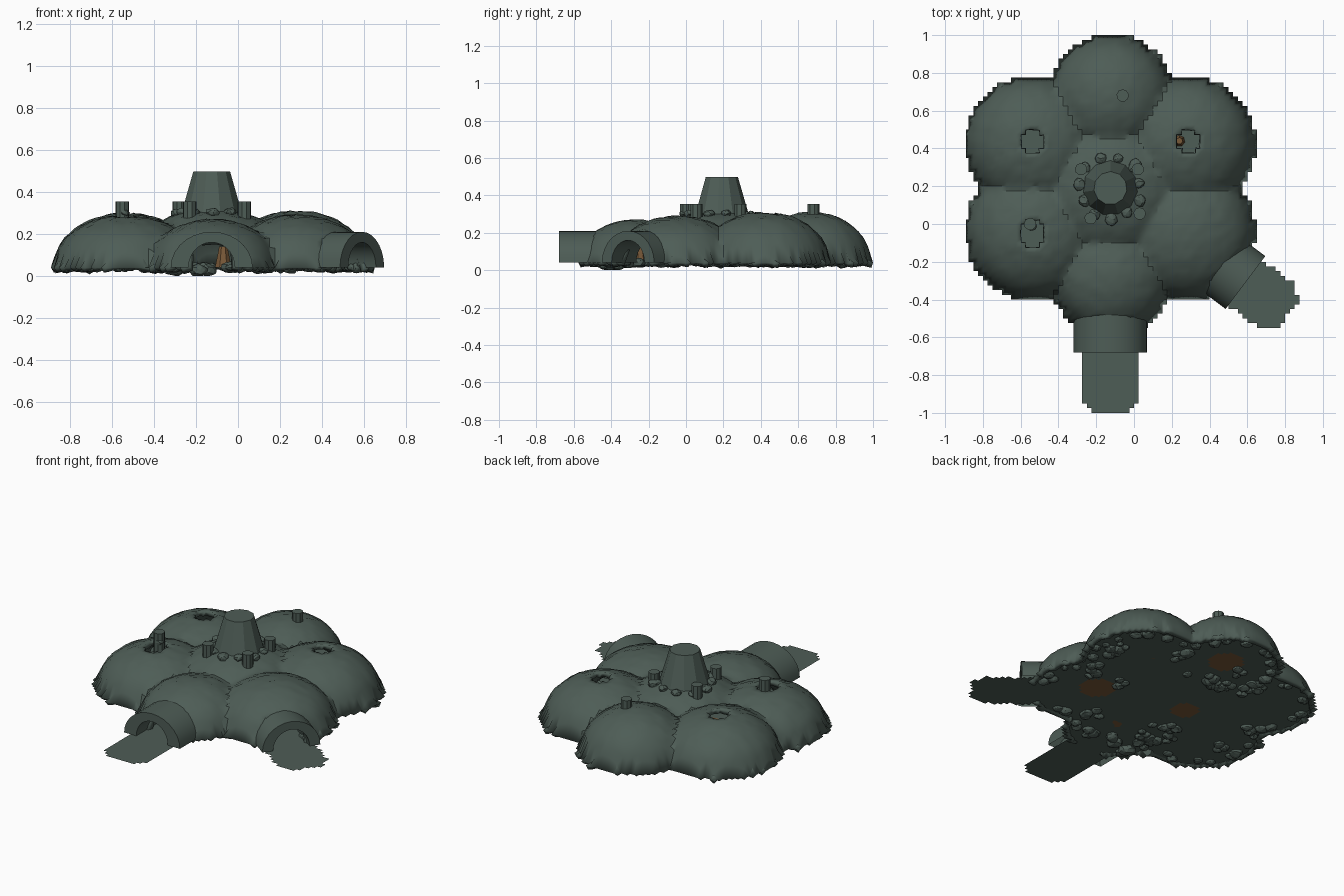
import bpy, bmesh, math, random
from mathutils import Vector, Matrix

random.seed(4)
old = bpy.data.objects.get("Cube")
if old:
    bpy.data.objects.remove(old)

GROUND, CELL = 0.04, 0.025


def material(name, rgb):
    m = bpy.data.materials.new(name)
    m.use_nodes = True
    m.diffuse_color = (*rgb, 1)
    m.node_tree.nodes["Principled BSDF"].inputs["Base Color"].default_value = (*rgb, 1)
    return m


STONE = material("grey_green_stone", (0.076, 0.109, 0.093))
BROWN = material("ember_brown", (0.19, 0.10, 0.04))


def finish(bm, name, mats=(STONE,), smooth=False):
    mesh = bpy.data.meshes.new(name)
    bm.to_mesh(mesh)
    bm.free()
    for m in mats:
        mesh.materials.append(m)
    ob = bpy.data.objects.new(name, mesh)
    bpy.context.collection.objects.link(ob)
    if smooth:
        bpy.ops.object.select_all(action='DESELECT')
        ob.select_set(True)
        bpy.context.view_layer.objects.active = ob
        bpy.ops.object.shade_smooth_by_angle(angle=math.radians(30))
    return ob


# Domed chambers: centre x, centre y, radius, rise
HUB = (-0.12, 0.18, 0.40, 0.28)
LOBES = [(-0.12, 0.67, 0.32, 0.27), (-0.12, -0.27, 0.31, 0.23)]
for side, rise in ((-0.53, 0.26), (0.28, 0.27)):
    LOBES += [(side, 0.42, 0.35, rise), (side, -0.04, 0.35, 0.25)]
CHAMBERS = LOBES + [HUB]

# Entrances: mouth point, outward direction, outer half width, path half width, path length
ENTRANCES = [(Vector((-0.125, -0.68)), Vector((0, -1)), 0.195, 0.15, 0.32),
             (Vector((0.59, -0.31)), Vector((0.8, -0.6)), 0.175, 0.15, 0.28)]
INNER_W, INNER_H, OUTER_H = 0.11, 0.12, 0.17

HOLES = [(-0.54, 0.43), (0.28, 0.43), (-0.54, -0.05)]
# Hearth patches: x, y, radius
HEARTHS = [(0.28, 0.0, 0.1), (-0.10, 0.70, 0.1), (-0.28, 0.13, 0.08)]


def along_across(x, y, entrance):
    d = Vector((x, y)) - entrance[0]
    return d.dot(entrance[1]), abs(d.cross(entrance[1]))


def roof_height(x, y):
    best = 0
    for cx, cy, r, rise in CHAMBERS:
        q = 1 - ((x - cx) ** 2 + (y - cy) ** 2) / r ** 2
        if q > 0:
            best = max(best, rise * math.sqrt(q))
    return GROUND + best


def in_hole(x, y):
    for hx, hy in HOLES:
        a, b = sorted((abs(x - hx), abs(y - hy)))
        if b < 0.065 and a < 0.042:
            return True
    return False


def roof_kept(x, y):
    h = CELL / 2
    corners = [roof_height(x + sx * h, y + sy * h) for sx in (-1, 1) for sy in (-1, 1)]
    if max(corners) <= GROUND or in_hole(x, y):
        return False
    for e in ENTRANCES:
        a, c = along_across(x, y, e)
        if c < INNER_W and a > -0.24 and min(corners) < GROUND + INNER_H:
            return False
    return True


def floor_kept(x, y):
    if roof_height(x, y) > GROUND + 0.05:
        return True
    for e in ENTRANCES:
        a, c = along_across(x, y, e)
        rounded = e[3] - max(0, a - e[4] + 0.08) * 0.7
        if -0.25 < a < e[4] and c < rounded:
            return True
    return False


def in_hearth(x, y):
    return any(math.hypot(x - hx, y - hy) < r for hx, hy, r in HEARTHS)


def grid_sheet(name, height, kept, bump=0, mats=(STONE,), rule=None, smooth=False):
    bm = bmesh.new()
    verts = {}

    def vert(i, j):
        if (i, j) not in verts:
            x, y = i * CELL, j * CELL
            z = height(x, y)
            if z > GROUND:
                z += random.uniform(-bump, bump)
            verts[i, j] = bm.verts.new((max(-0.89, min(0.89, x)), y, z))
        return verts[i, j]

    for i in range(-36, 36):
        for j in range(-40, 40):
            x, y = (i + 0.5) * CELL, (j + 0.5) * CELL
            if kept(x, y):
                f = bm.faces.new([vert(i, j), vert(i + 1, j), vert(i + 1, j + 1), vert(i, j + 1)])
                if rule and rule(x, y):
                    f.material_index = 1
    return finish(bm, name, mats, smooth)


roof = grid_sheet("domed_roof", roof_height, roof_kept, bump=0.004, smooth=True)
shell = roof.modifiers.new("thickness", 'SOLIDIFY')
shell.thickness = 0.03
shell.offset = -1
grid_sheet("floor_and_paths", lambda x, y: GROUND, floor_kept, mats=(STONE, BROWN), rule=in_hearth)


# Arched entrance tunnels
def arch(name, mouth, direction, outer_w, length=0.22, steps=14):
    bm = bmesh.new()
    side = Vector((-direction.y, direction.x))
    rings = []
    for k in range(steps + 1):
        t = math.pi * k / steps
        ring = []
        for w, h, back in ((outer_w, OUTER_H, 0), (INNER_W, INNER_H, 0),
                           (INNER_W, INNER_H, length), (outer_w, OUTER_H, length)):
            p = mouth - direction * back + side * w * math.cos(t)
            ring.append(bm.verts.new((p.x, p.y, GROUND + h * math.sin(t))))
        rings.append(ring)
    for r0, r1 in zip(rings, rings[1:]):
        for k in range(4):
            n = (k + 1) % 4
            bm.faces.new([r0[k], r0[n], r1[n], r1[k]])
    bmesh.ops.recalc_face_normals(bm, faces=bm.faces)
    finish(bm, name, smooth=True)


for label, e in zip(("front_tunnel", "side_tunnel"), ENTRANCES):
    arch(label, e[0], e[1], e[2])


# Chimney and vent posts
def tapered(name, x, y, z0, z1, r0, r1, sides, mat=STONE):
    bm = bmesh.new()
    bmesh.ops.create_cone(bm, cap_ends=True, segments=sides, radius1=r0, radius2=r1, depth=z1 - z0,
                          matrix=Matrix.Translation((x, y, (z0 + z1) / 2)))
    finish(bm, name, (mat,))


tapered("chimney", -0.125, 0.19, 0.29, 0.497, 0.148, 0.088, 11)
POSTS = [(-0.23, 0.03), (0.03, 0.055), (-0.28, 0.29), (0.02, 0.29), (-0.06, 0.68), (-0.55, 0.0)]
for x, y in POSTS:
    tapered("vent_post", x, y, 0.22, 0.355, 0.033, 0.033, 9)


# Loose rocks
def rock(bm, x, y, z, size):
    turn = Matrix.Rotation(random.uniform(0, math.tau), 4, 'Z')
    scale = Matrix.Diagonal((size * random.uniform(0.8, 1.3), size, size * 0.7, 1))
    made = bmesh.ops.create_icosphere(bm, subdivisions=2, radius=1,
                                      matrix=Matrix.Translation((x, y, z)) @ turn @ scale)
    for v in made["verts"]:
        v.co += Vector([random.uniform(-0.1, 0.1) * size for _ in range(3)])
        v.co.z = max(v.co.z, 0)


bm = bmesh.new()
for k in range(11):
    a = math.tau * (k + 0.3) / 11
    r = random.uniform(0.15, 0.18)
    x, y = -0.125 + r * math.cos(a), 0.19 + r * math.sin(a)
    rock(bm, x, y, roof_height(x, y) + 0.004, random.uniform(0.026, 0.038))
rock(bm, -0.54, -0.01, 0.3, 0.025)
finish(bm, "chimney_rocks")

bm = bmesh.new()
for cx, cy, r, rise in LOBES:
    for k in range(18):
        a = math.tau * k / 18 + random.uniform(-0.15, 0.15)
        d = r * random.uniform(0.78, 0.88)
        x, y = cx + d * math.cos(a), cy + d * math.sin(a)
        blocked = any(along_across(x, y, e)[1] < 0.12 and along_across(x, y, e)[0] > -0.3
                      for e in ENTRANCES)
        if roof_height(x, y) < GROUND + 0.19 and not blocked:
            rock(bm, x, y, GROUND, random.uniform(0.024, 0.042))
    # Small clusters away from the walls
    for k in range(3):
        a, d = random.uniform(0, math.tau), r * random.uniform(0.4, 0.75)
        x, y = cx + d * math.cos(a), cy + d * math.sin(a)
        for dx, dy in ((0, 0), (0.045, 0.01), (0.01, -0.045)):
            if not in_hearth(x + dx, y + dy):
                rock(bm, x + dx, y + dy, GROUND, random.uniform(0.022, 0.038))
for x, y in ((-0.19, -0.4), (-0.14, -0.36), (-0.3, -0.42)):
    rock(bm, x, y, 0.027, 0.042)
finish(bm, "floor_rocks")

# Ember mounds inside the chambers
tapered("front_ember_mound", -0.07, -0.25, GROUND, 0.14, 0.04, 0.02, 7, BROWN)
tapered("back_ember_mound", 0.24, 0.44, GROUND, 0.11, 0.03, 0.018, 7, BROWN)
